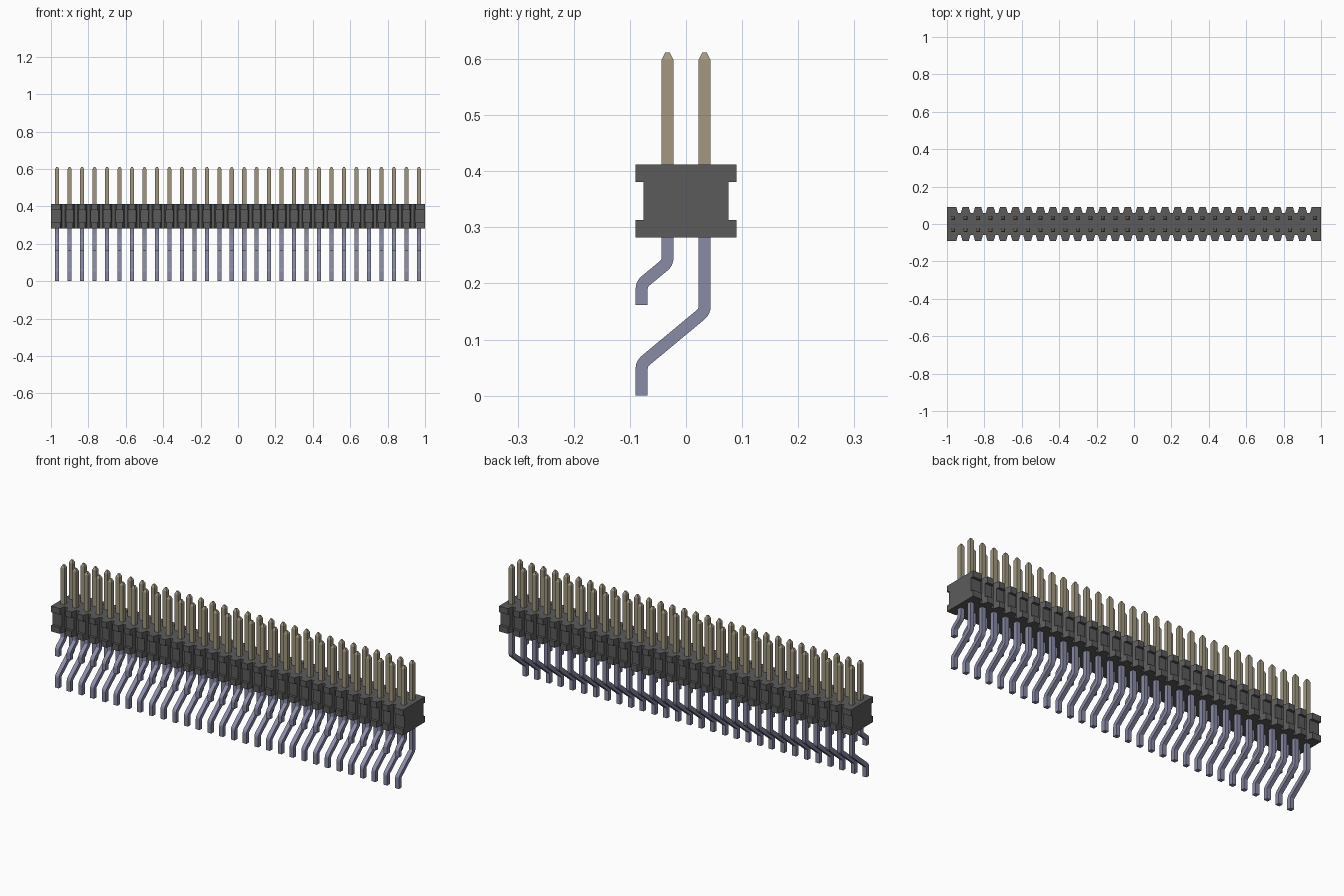
import bpy
import bmesh
import math
from mathutils import Vector

if "Cube" in bpy.data.objects:
    bpy.data.objects.remove(bpy.data.objects["Cube"], do_unlink=True)

COUNT = 30
PITCH = 2.0 / COUNT
FIRST_X = -1.0 + PITCH / 2
HALF = 0.0108          # half thickness of the square pins
ROW_Y = 0.033


def make_material(name, rgb):
    mat = bpy.data.materials.new(name)
    mat.use_nodes = True
    mat.diffuse_color = (*rgb, 1)
    mat.node_tree.nodes["Principled BSDF"].inputs["Base Color"].default_value = (*rgb, 1)
    return mat


plastic = make_material("dark grey plastic", (0.105, 0.105, 0.105))
gold = make_material("pale gold plating", (0.36, 0.315, 0.22))
tin = make_material("blue grey tin", (0.25, 0.26, 0.38))


def loft(name, rings, mat):
    """Skin a stack of equal-sized point rings and cap both ends."""
    bm = bmesh.new()
    rows = [[bm.verts.new(p) for p in ring] for ring in rings]
    n = len(rows[0])
    for a, b in zip(rows, rows[1:]):
        for i in range(n):
            j = (i + 1) % n
            bm.faces.new((a[i], a[j], b[j], b[i]))
    bm.faces.new(rows[0][::-1])
    bm.faces.new(rows[-1])
    bmesh.ops.recalc_face_normals(bm, faces=bm.faces)
    mesh = bpy.data.meshes.new(name)
    bm.to_mesh(mesh)
    bm.free()
    mesh.materials.append(mat)
    obj = bpy.data.objects.new(name, mesh)
    bpy.context.collection.objects.link(obj)
    return obj


def repeat_along_row(obj):
    obj.location.x = FIRST_X
    arr = obj.modifiers.new("row", 'ARRAY')
    arr.count = COUNT
    arr.use_relative_offset = False
    arr.use_constant_offset = True
    arr.constant_offset_displace = (PITCH, 0, 0)


# Housing: notched outline, lofted through two flanges and a recessed waist
def housing_outline(depth, z):
    floor, floor_half, flank = 0.060, 0.008, 0.29
    edge_half = floor_half + (depth - floor) * flank
    front = [(-1.0, -depth)]
    for i in range(1, COUNT):
        x = -1.0 + i * PITCH
        front += [(x - edge_half, -depth), (x - floor_half, -floor),
                  (x + floor_half, -floor), (x + edge_half, -depth)]
    front.append((1.0, -depth))
    return [(x, y, z) for x, y in front + [(-x, -y) for x, y in front]]


levels = [(0.090, 0.282), (0.090, 0.313), (0.076, 0.313),
          (0.076, 0.381), (0.090, 0.381), (0.090, 0.412)]
loft("housing", [housing_outline(d, z) for d, z in levels], plastic)


# Contact pins: square posts with a blunt chamfered tip
def square(half, y, z):
    return [(sx * half, y + sy * half, z)
            for sx, sy in ((-1, -1), (1, -1), (1, 1), (-1, 1))]


def contact_row(name, y):
    repeat_along_row(loft(name, [square(HALF, y, 0.40), square(HALF, y, 0.598),
                                 square(0.004, y, 0.612)], gold))


# Solder tails: square wire swept down a path with rounded bends
def rounded_path(points, radius=0.018, steps=4):
    pts = [Vector(p) for p in points]
    out = [(pts[0], (pts[1] - pts[0]).normalized())]
    for a, b, c in zip(pts, pts[1:], pts[2:]):
        d0, d1 = (b - a).normalized(), (c - b).normalized()
        turn = d0.angle_signed(d1)
        start = b - d0 * radius * math.tan(abs(turn) / 2)
        side = Vector((-d0.y, d0.x))
        if side.dot(d1) < 0:
            side = -side
        for k in range(steps + 1):
            t = abs(turn) * k / steps
            pos = start + d0 * radius * math.sin(t) + side * radius * (1 - math.cos(t))
            out.append((pos, d0 * math.cos(t) + side * math.sin(t)))
    out.append((pts[-1], (pts[-1] - pts[-2]).normalized()))
    return out


def tail_row(name, points):
    rings = []
    for pos, d in rounded_path(points):
        n = Vector((-d.y, d.x)) * HALF
        a, b = pos + n, pos - n
        rings.append([(-HALF, a.x, a.y), (HALF, a.x, a.y),
                      (HALF, b.x, b.y), (-HALF, b.x, b.y)])
    repeat_along_row(loft(name, rings, tin))


contact_row("front_contact_pins", -ROW_Y)
contact_row("back_contact_pins", ROW_Y)
tail_row("front_solder_tails",
         [(-ROW_Y, 0.29), (-ROW_Y, 0.237), (-0.079, 0.199), (-0.079, 0.162)])
tail_row("back_solder_tails",
         [(ROW_Y, 0.29), (ROW_Y, 0.15), (-0.079, 0.057), (-0.079, 0.0)])
